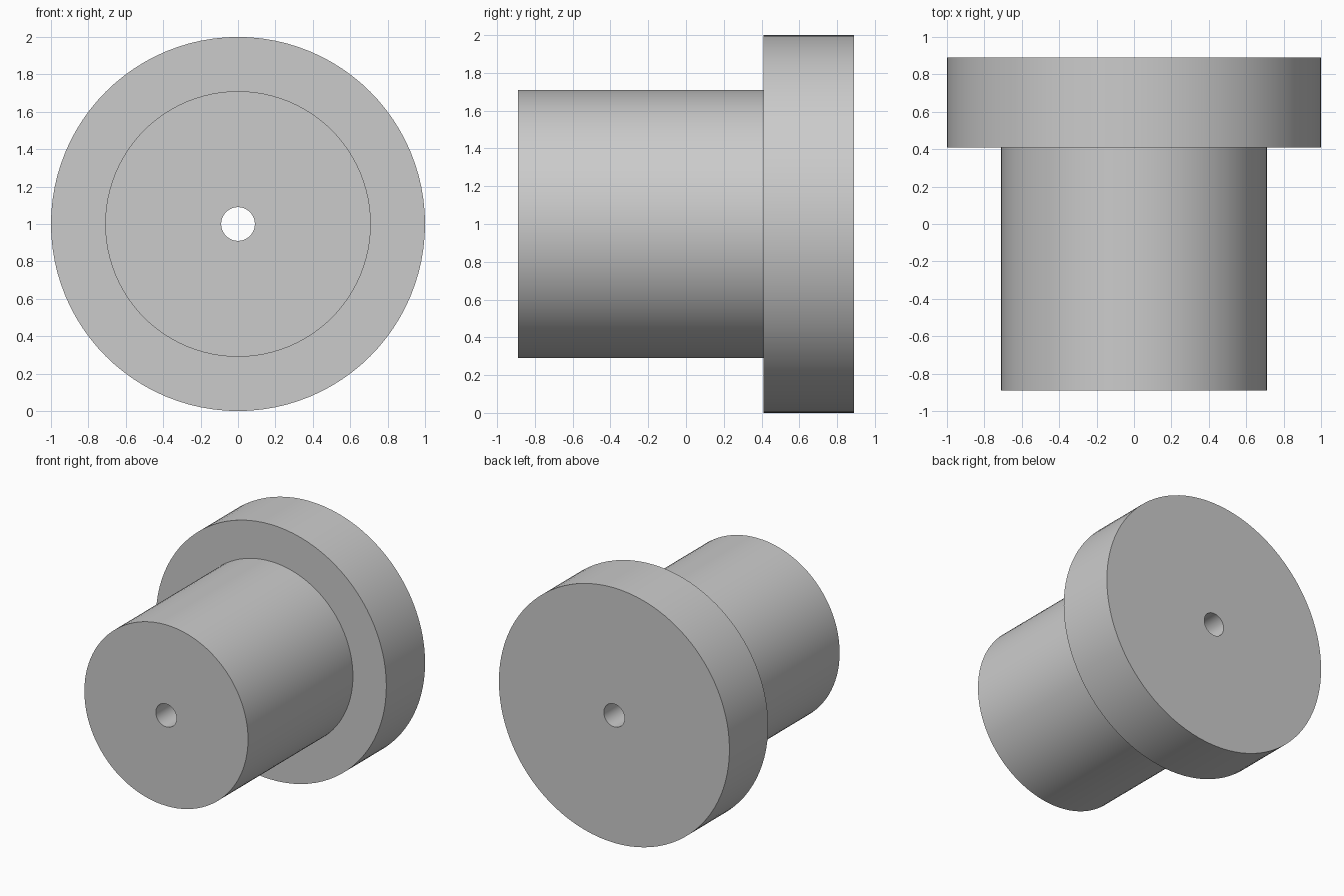
import bpy
import bmesh
import math
from mathutils import Vector

cube = bpy.data.objects.get("Cube")
if cube:
    bpy.data.objects.remove(cube, do_unlink=True)

# Single grey material
grey = bpy.data.materials.new("plain grey")
grey.use_nodes = True
colour = (0.6, 0.6, 0.6, 1.0)
grey.diffuse_color = colour
grey.node_tree.nodes["Principled BSDF"].inputs["Base Color"].default_value = colour

# Half section as (radius, y): bore, flange and barrel
BORE, BARREL, FLANGE = 0.09, 0.71, 1.0
FRONT, STEP, BACK = -0.89, 0.41, 0.89
section = [(BORE, FRONT), (BARREL, FRONT), (BARREL, STEP),
           (FLANGE, STEP), (FLANGE, BACK), (BORE, BACK)]

# Revolve the closed section around the horizontal axis
bm = bmesh.new()
verts = [bm.verts.new((0, y, 1 + r)) for r, y in section]
edges = [bm.edges.new((a, b)) for a, b in zip(verts, verts[1:] + verts[:1])]
bmesh.ops.spin(bm, geom=verts + edges, cent=Vector((0, 0, 1)), axis=Vector((0, 1, 0)),
               angle=math.tau, steps=96, use_merge=True)
bmesh.ops.remove_doubles(bm, verts=bm.verts, dist=0.0001)
bmesh.ops.recalc_face_normals(bm, faces=bm.faces)

mesh = bpy.data.meshes.new("flanged_bushing")
bm.to_mesh(mesh)
bm.free()
mesh.materials.append(grey)
bushing = bpy.data.objects.new("flanged_bushing", mesh)
bpy.context.collection.objects.link(bushing)

# Smooth round walls with sharp rims
bpy.ops.object.select_all(action="DESELECT")
bushing.select_set(True)
bpy.context.view_layer.objects.active = bushing
bpy.ops.object.shade_smooth_by_angle(angle=math.radians(30))
